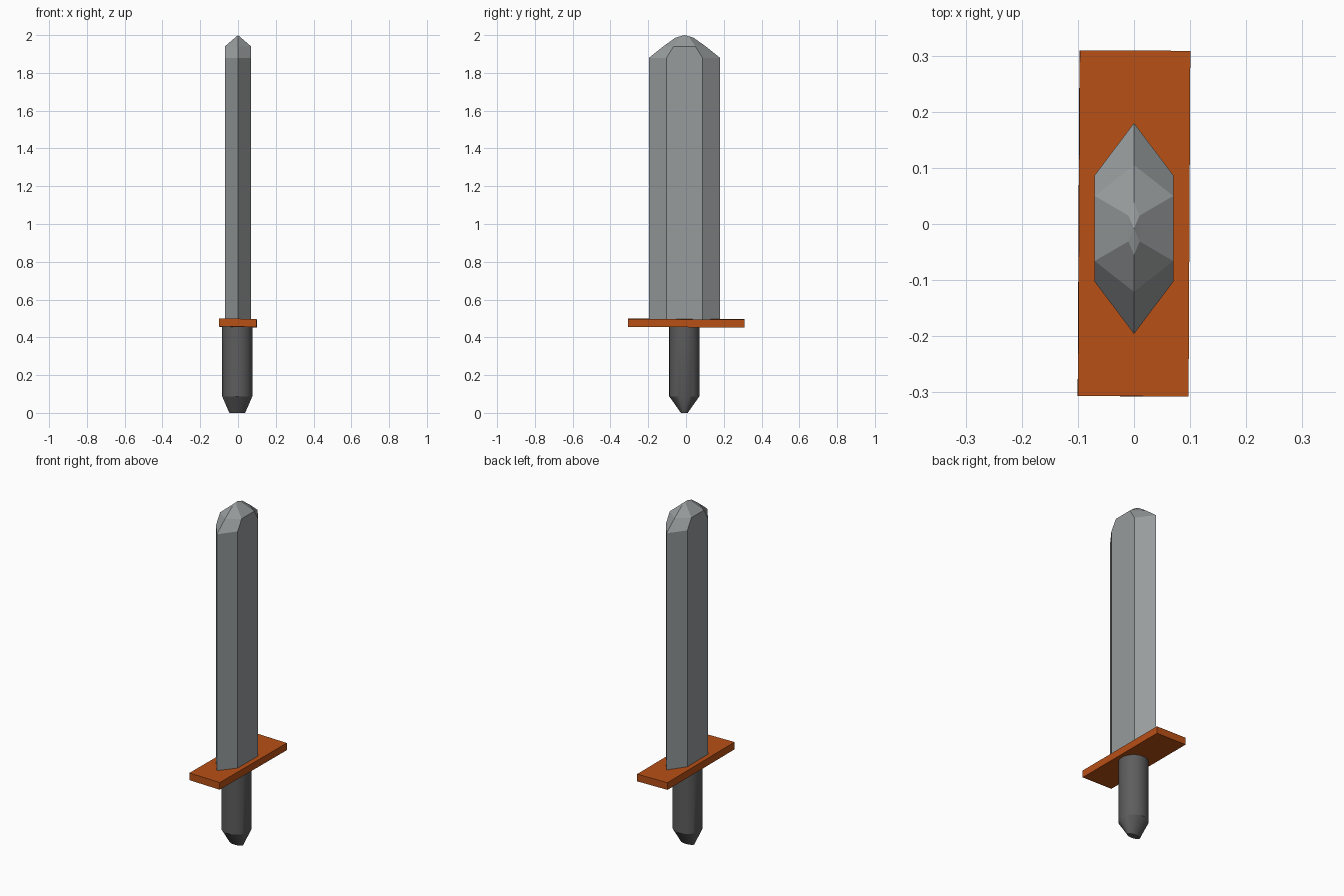
import bpy, math
from math import sin, cos, pi

if "Cube" in bpy.data.objects:
    bpy.data.objects.remove(bpy.data.objects["Cube"])


def make(name, verts, faces, color):
    mesh = bpy.data.meshes.new(name)
    mesh.from_pydata(verts, [], faces)
    ob = bpy.data.objects.new(name, mesh)
    bpy.context.collection.objects.link(ob)
    mat = bpy.data.materials.new(name + "_color")
    mat.diffuse_color = (*color, 1)
    mat.use_nodes = True
    mat.node_tree.nodes["Principled BSDF"].inputs["Base Color"].default_value = mat.diffuse_color
    mesh.materials.append(mat)
    return ob


def bridge(rings, n):
    # Side quads between stacked rings of n points
    return [(r * n + i, r * n + (i + 1) % n, (r + 1) * n + (i + 1) % n, (r + 1) * n + i)
            for r in range(rings - 1) for i in range(n)]


# Blade: stacked hexagons (half width, flat half length, tip half length, flat z, tip z)
CY = -0.008
levels = [(0.07, 0.095, 0.188, 0.485, 0.485),
          (0.07, 0.095, 0.188, 1.88, 1.88),
          (0.07, 0.058, 0.113, 1.94, 1.94),
          (0.01, 0.023, 0.047, 1.991, 1.987)]
verts = []
for w, f, t, zf, zt in levels:
    verts += [(w, CY - f, zf), (w, CY + f, zf), (0, CY + t, zt),
              (-w, CY + f, zf), (-w, CY - f, zf), (0, CY - t, zt)]
verts.append((0, CY, 2.0))
faces = bridge(4, 6) + [(18 + i, 18 + (i + 1) % 6, 24) for i in range(6)]
faces.append(tuple(range(5, -1, -1)))
make("blade", verts, faces, (0.31, 0.33, 0.335))

# Crossguard: thin, very slightly tilted plate
corners = [(-1, -1), (1, -1), (1, 1), (-1, 1)]
verts = [(0.0985 * x, 0.308 * y, z) for z in (-0.021, 0.021) for x, y in corners]
guard = make("crossguard", verts, bridge(2, 4) + [(3, 2, 1, 0), (4, 5, 6, 7)],
             (0.48, 0.08, 0.008))
guard.location = (0, 0.001, 0.476)
guard.rotation_euler = (math.radians(-0.3), math.radians(0.9), math.radians(-0.3))

# Grip: round handle with a pommel end flattened in y
N = 32
verts = [(-0.004 + rx * cos(2 * pi * i / N), -0.009 + ry * sin(2 * pi * i / N), z)
         for rx, ry, z in [(0.042, 0.018, 0.0), (0.08, 0.08, 0.088), (0.08, 0.08, 0.47)]
         for i in range(N)]
faces = bridge(3, N) + [tuple(range(N - 1, -1, -1)), tuple(range(2 * N, 3 * N))]
grip = make("grip", verts, faces, (0.11, 0.11, 0.11))
bpy.context.view_layer.objects.active = grip
grip.select_set(True)
bpy.ops.object.shade_smooth_by_angle(angle=math.radians(25))
